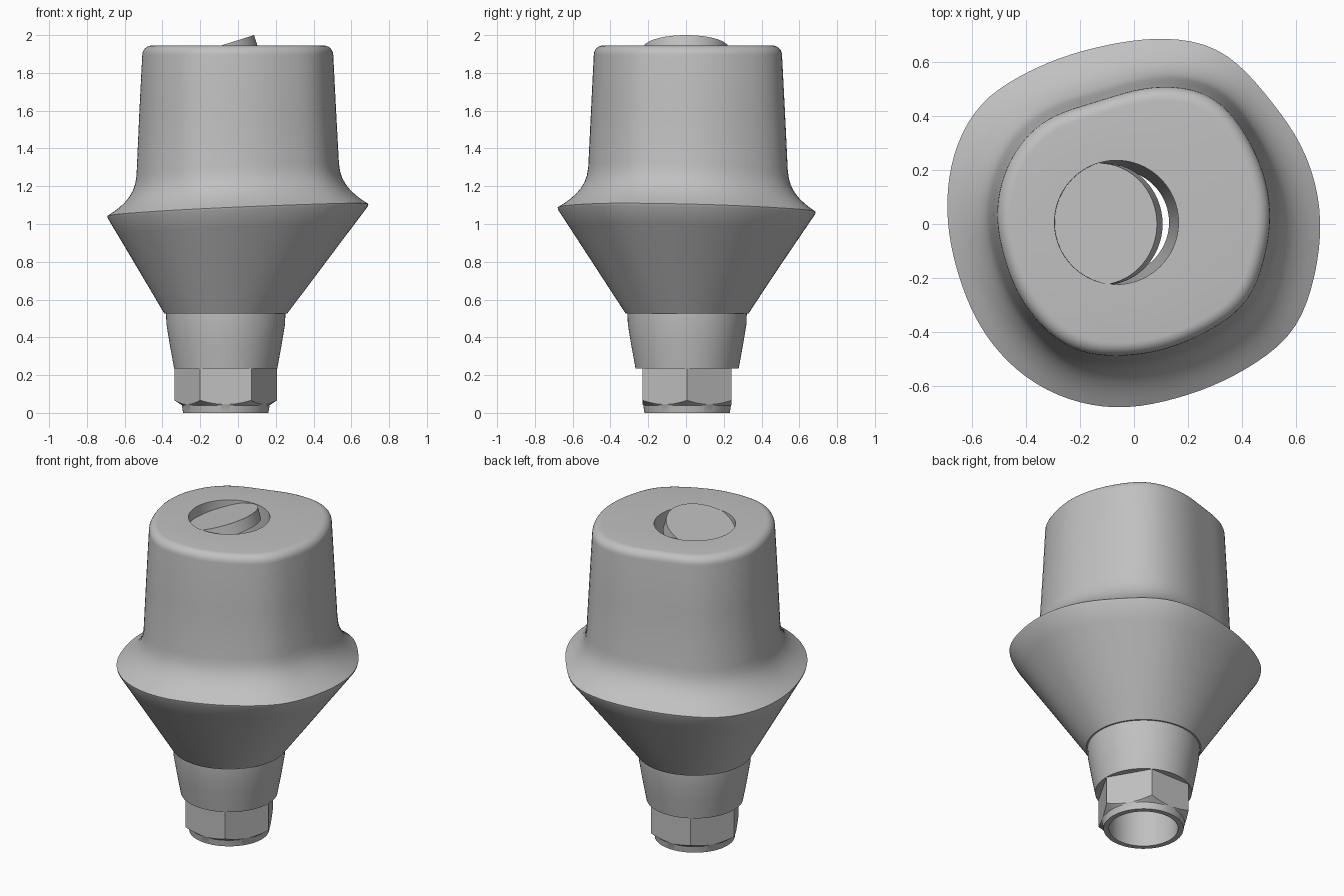
import bpy
import bmesh
import math
from mathutils import Vector, Matrix

SIDES = 96
AXIS = Vector((-0.065, 0.006))   # centre line of the bore and the connection
TOP = 1.945

cube = bpy.data.objects.get("Cube")
if cube:
    bpy.data.objects.remove(cube, do_unlink=True)

metal = bpy.data.materials.new("grey_metal")
metal.use_nodes = True
grey = (0.53, 0.53, 0.53, 1)
metal.diffuse_color = grey
metal.node_tree.nodes["Principled BSDF"].inputs["Base Color"].default_value = grey

ANGLES = [2 * math.pi * i / SIDES for i in range(SIDES)]


def outline(points):
    """Resample a rough closed outline to a smooth ring of evenly turned points."""
    polar = []
    for p in points:
        d = Vector(p) - AXIS
        polar.append((math.atan2(d.y, d.x) % (2 * math.pi), d.length))
    polar.sort()
    n = len(polar)

    def knot(k):
        a, r = polar[k % n]
        return a + 2 * math.pi * (k // n), r

    def slope(k):
        (a, r), (b, s) = knot(k - 1), knot(k + 1)
        return (s - r) / (b - a)

    radii = []
    for angle in ANGLES:
        k = max(j for j in range(-1, n) if knot(j)[0] <= angle)
        (a, r), (b, s) = knot(k), knot(k + 1)
        w = b - a
        t = (angle - a) / w
        h = t * t * (3 - 2 * t)
        radii.append(r + (s - r) * h + w * t * (1 - t) *
                     (slope(k) * (1 - t) - slope(k + 1) * t))
    for _ in range(5):
        radii = [(radii[i - 1] + 2 * radii[i] + radii[(i + 1) % SIDES]) / 4
                 for i in range(SIDES)]
    return [AXIS + Vector((math.cos(a), math.sin(a))) * r
            for a, r in zip(ANGLES, radii)]


def circle(r):
    return [AXIS + Vector((math.cos(a), math.sin(a))) * r for a in ANGLES]


def hexagon(apothem):
    step = math.pi / 3
    return [AXIS + Vector((math.cos(a), math.sin(a))) * apothem /
            math.cos(a % step - step / 2) for a in ANGLES]


def level(ring, z):
    return [Vector((p.x, p.y, z)) for p in ring]


def scaled(ring, s):
    return [p * s for p in ring]


def blend(ring_a, ring_b, t):
    return [a.lerp(b, t) for a, b in zip(ring_a, ring_b)]


def finish(bm, name):
    bmesh.ops.recalc_face_normals(bm, faces=bm.faces[:])
    mesh = bpy.data.meshes.new(name)
    bm.to_mesh(mesh)
    bm.free()
    mesh.materials.append(metal)
    obj = bpy.data.objects.new(name, mesh)
    bpy.context.collection.objects.link(obj)
    bpy.ops.object.select_all(action='DESELECT')
    obj.select_set(True)
    bpy.context.view_layer.objects.active = obj
    bpy.ops.object.shade_smooth_by_angle(angle=math.radians(28))
    return obj


# Rounded four-cornered outlines of the margin and of the post
margin = outline([
    (0.69, 0.03), (0.615, 0.3), (0.5, 0.46), (0.3, 0.655), (0.13, 0.685),
    (-0.126, 0.655), (-0.385, 0.565), (-0.58, 0.43), (-0.69, 0.02),
    (-0.645, -0.2), (-0.52, -0.45), (-0.35, -0.6), (-0.08, -0.68),
    (0.17, -0.64), (0.43, -0.525), (0.59, -0.4), (0.665, -0.2)])
post = outline([
    (0.505, 0.04), (0.43, 0.3), (0.285, 0.475), (0.15, 0.507),
    (-0.126, 0.455), (-0.36, 0.36), (-0.465, 0.22), (-0.507, 0.04),
    (-0.478, -0.13), (-0.385, -0.325), (-0.22, -0.465), (-0.015, -0.485),
    (0.245, -0.41), (0.42, -0.285), (0.48, -0.13)])
margin_line = [Vector((p.x, p.y, 1.075 + 0.045 * p.x - 0.022 * p.y))
               for p in margin]

rings = []

# Bottom rim of the connection
rings += [level(circle(0.195), 0), level(circle(0.226), 0),
          level(circle(0.232), 0.04)]

# Hexagonal drive with a chamfered lower edge
hex_ring = hexagon(0.235)
rings.append([Vector((p.x, p.y, 0.045 + 0.6 * ((p - AXIS).length - 0.235)))
              for p in hex_ring])
rings.append(level(hex_ring, 0.235))

# Tapered seat above the drive
for r, z in ((0.273, 0.235), (0.296, 0.36), (0.314, 0.47), (0.316, 0.525)):
    rings.append(level(circle(r), z))

# Flared collar up to the margin
collar_base = level(circle(0.325), 0.525)
margin_low = [p * 0.996 - Vector((0, 0, 0.008)) for p in margin_line]
for i in range(7):
    rings.append(blend(collar_base, margin_low, i / 6))
rings.append(margin_line)

# Concave shoulder from the margin into the post
foot = scaled(post, 1.06)
for rise, spread in ((0.02, 0.8), (0.043, 0.6), (0.07, 0.41), (0.1, 0.25),
                     (0.135, 0.12), (0.17, 0.045), (0.215, 0)):
    flat = blend(foot, margin, spread)
    rings.append([Vector((p.x, p.y, m.z + rise))
                  for p, m in zip(flat, margin_line)])

# Post wall and its rounded top edge
rings.append(level(scaled(post, 1.03), 1.6))
fillet = 0.05
for i in range(7):
    a = math.pi / 2 * i / 6
    inset = fillet * (1 - math.cos(a))
    rings.append(level(scaled(post, 1 - inset / 0.5),
                       TOP - fillet + fillet * math.sin(a)))

# Mouth of the bore; the last band runs down to the first ring
rings.append(level(circle(0.23), TOP))

bm = bmesh.new()
loops = [[bm.verts.new(p) for p in ring] for ring in rings]
for k, low in enumerate(loops):
    high = loops[(k + 1) % len(loops)]
    for i in range(SIDES):
        j = (i + 1) % SIDES
        bm.faces.new((low[i], low[j], high[j], high[i]))
finish(bm, "abutment_body")

# Tilted disc lying in the mouth of the bore
tilt = Matrix.Rotation(math.radians(-17.5), 4, 'Y')
thickness = 0.07
radius = 0.226
rim = Vector((0.085, 0, 2.0))
centre = rim + tilt @ Vector((-radius, 0, -thickness / 2))
bm = bmesh.new()
bmesh.ops.create_cone(bm, cap_ends=True, segments=64, radius1=radius,
                      radius2=radius, depth=thickness,
                      matrix=Matrix.Translation(centre) @ tilt)
finish(bm, "tilted_disc")
